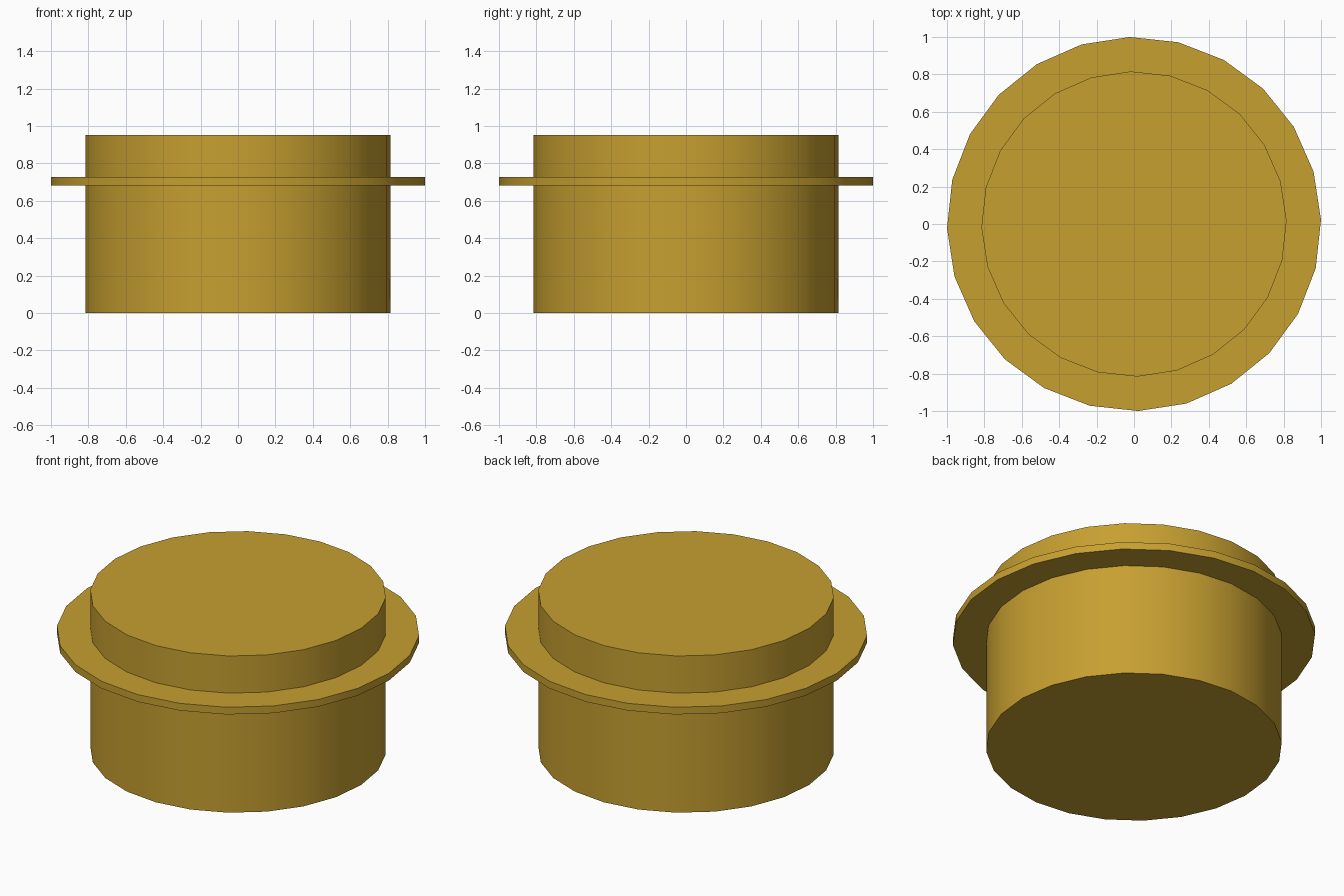
import bpy
import math

if "Cube" in bpy.data.objects:
    bpy.data.objects.remove(bpy.data.objects["Cube"])

SIDES = 24
TURN = math.radians(1.3)  # slight twist of the facets seen from above

brass = bpy.data.materials.new("brass")
brass.diffuse_color = (0.57, 0.35, 0.03, 1.0)
brass.use_nodes = True
brass.node_tree.nodes["Principled BSDF"].inputs["Base Color"].default_value = brass.diffuse_color


def disc(name, radius, bottom, top):
    """Closed upright cylinder between two heights."""
    bpy.ops.mesh.primitive_cylinder_add(
        vertices=SIDES, radius=radius, depth=top - bottom,
        location=(0, 0, (bottom + top) / 2), rotation=(0, 0, TURN))
    obj = bpy.context.object
    obj.name = name
    obj.data.materials.append(brass)
    bpy.ops.object.shade_smooth_by_angle(angle=math.radians(30))
    return obj


# Main drum
disc("body", 0.816, 0.0, 0.953)

# Thin rim around the upper part of the drum
disc("flange", 1.0, 0.683, 0.727)
